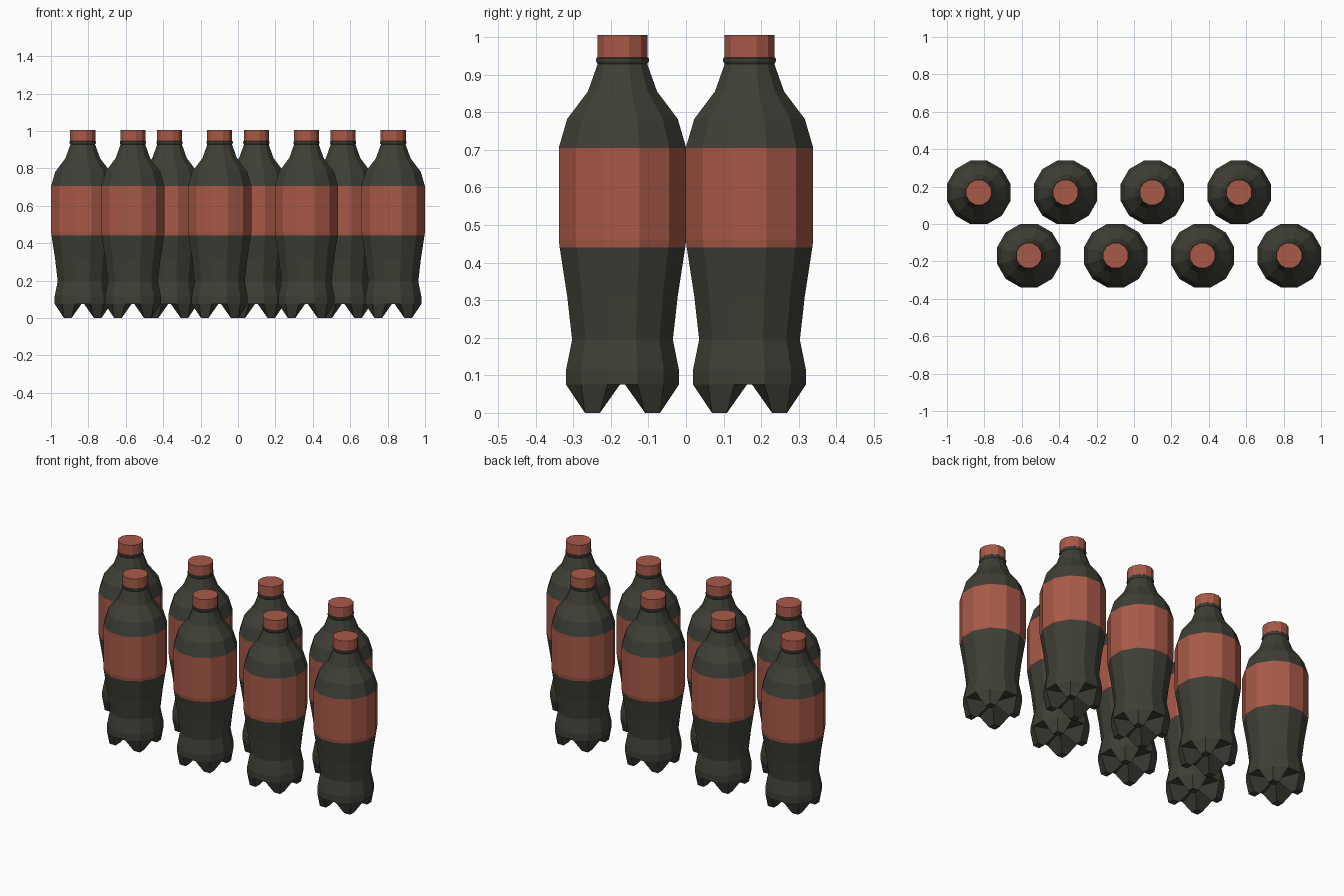
import bpy, bmesh, math

if "Cube" in bpy.data.objects:
    bpy.data.objects.remove(bpy.data.objects["Cube"])

SIDES = 12


def material(name, rgb):
    m = bpy.data.materials.new(name)
    m.diffuse_color = (*rgb, 1)
    m.use_nodes = True
    m.node_tree.nodes["Principled BSDF"].inputs["Base Color"].default_value = m.diffuse_color
    return m


dark = material("dark_bottle", (0.050, 0.050, 0.038))
red = material("brick_red", (0.395, 0.102, 0.064))


def ring(bm, apothem, z):
    # flats face the axes, corners at 15, 45, 75 ... degrees
    r = apothem / math.cos(math.pi / SIDES)
    return [bm.verts.new((r * math.cos(math.radians(15 + 30 * i)),
                          r * math.sin(math.radians(15 + 30 * i)), z))
            for i in range(SIDES)]


def lathe(bm, profile):
    rings = [ring(bm, a, z) for a, z in profile]
    for lo, hi in zip(rings, rings[1:]):
        for i in range(SIDES):
            j = (i + 1) % SIDES
            bm.faces.new((lo[i], lo[j], hi[j], hi[i]))
    return rings


def finish(bm, name):
    bmesh.ops.recalc_face_normals(bm, faces=bm.faces)
    me = bpy.data.meshes.new(name)
    bm.to_mesh(me)
    bm.free()
    return me


# Bottle body: waisted profile from base to neck ring
bm = bmesh.new()
rings = lathe(bm, [(0.150, 0.075), (0.150, 0.115), (0.134, 0.195), (0.147, 0.31),
                   (0.167, 0.44), (0.1695, 0.46), (0.1695, 0.705), (0.147, 0.782),
                   (0.092, 0.855), (0.066, 0.928), (0.070, 0.935), (0.070, 0.943),
                   (0.064, 0.948)])
bm.faces.new(rings[-1])

# Four feet on the diagonals, with arched gaps between them
base = rings[0]
centre = bm.verts.new((0, 0, 0.085))
for q in range(4):
    c, s = round(math.cos(q * math.pi / 2)), round(math.sin(q * math.pi / 2))
    a, o, b, inner = [bm.verts.new((c * x - s * y, s * x + c * y, 0)) for x, y in
                      ((0.100, 0.060), (0.100, 0.100), (0.060, 0.100), (0.060, 0.060))]
    v0, v1, v2, v3 = [base[(3 * q + k) % SIDES] for k in range(4)]
    for f in ((v0, v1, o, a), (v1, v2, b, o), (v2, centre, inner, b),
              (centre, v0, a, inner), (a, o, b, inner), (centre, v2, v3)):
        bm.faces.new(f)

# Label band by height
for f in bm.faces:
    z = f.calc_center_median().z
    f.material_index = 1 if 0.44 < z < 0.705 else 0
body_mesh = finish(bm, "bottle_body")
body_mesh.materials.append(dark)
body_mesh.materials.append(red)

# Screw cap
bm = bmesh.new()
cap = lathe(bm, [(0.067, 0.945), (0.067, 1.005)])
bm.faces.new(cap[0])
bm.faces.new(cap[1])
cap_mesh = finish(bm, "cap")
cap_mesh.materials.append(red)

# Two staggered rows of four bottles
for row, (x0, y) in {"back": (-0.83, 0.169), "front": (-0.562, -0.169)}.items():
    for i in range(4):
        for part, me in (("bottle", body_mesh), ("cap", cap_mesh)):
            ob = bpy.data.objects.new(f"{row}_{part}_{i + 1}", me)
            ob.location = (x0 + 0.464 * i, y, 0)
            bpy.context.collection.objects.link(ob)
